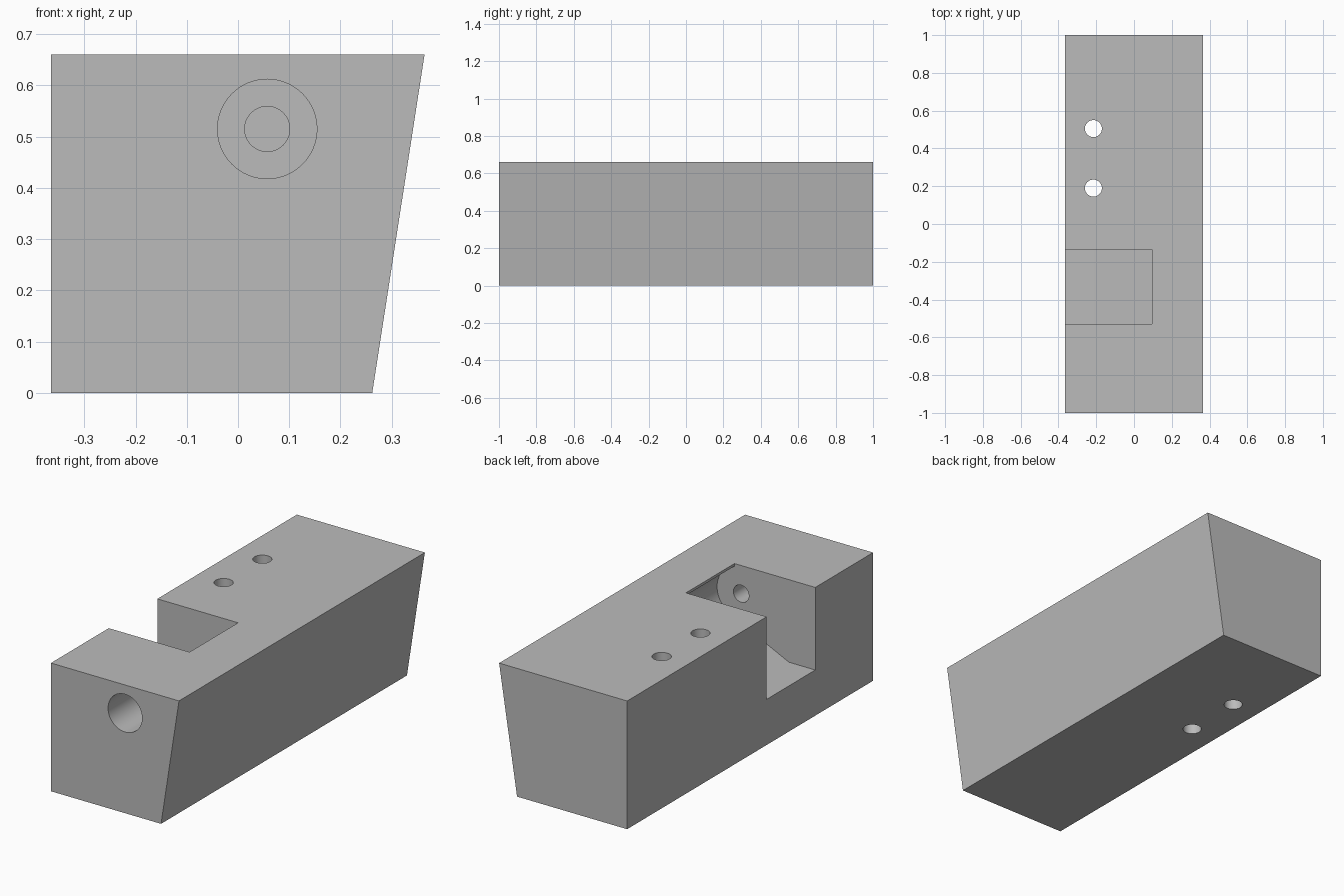
import bpy
import bmesh
from math import sin, cos, radians
from mathutils import Matrix

if "Cube" in bpy.data.objects:
    bpy.data.objects.remove(bpy.data.objects["Cube"], do_unlink=True)

grey = bpy.data.materials.new("mid grey")
grey.use_nodes = True
grey.diffuse_color = (0.5, 0.5, 0.5, 1)
grey.node_tree.nodes["Principled BSDF"].inputs["Base Color"].default_value = (0.5, 0.5, 0.5, 1)


def add_object(name, bm):
    bmesh.ops.recalc_face_normals(bm, faces=bm.faces)
    mesh = bpy.data.meshes.new(name)
    bm.to_mesh(mesh)
    bm.free()
    mesh.materials.append(grey)
    obj = bpy.data.objects.new(name, mesh)
    bpy.context.collection.objects.link(obj)
    return obj


def prism(name, profile, y0, y1):
    """Extrude an (x, z) profile along y."""
    bm = bmesh.new()
    face = bm.faces.new([bm.verts.new((x, y0, z)) for x, z in profile])
    ext = bmesh.ops.extrude_face_region(bm, geom=[face])
    moved = [v for v in ext["geom"] if isinstance(v, bmesh.types.BMVert)]
    bmesh.ops.translate(bm, verts=moved, vec=(0, y1 - y0, 0))
    return add_object(name, bm)


def arc(x, z, r, a0, a1, n):
    angles = [radians(a0 + (a1 - a0) * i / n) for i in range(n + 1)]
    return [(x + r * cos(a), z + r * sin(a)) for a in angles]


def bore(name, r, y0, y1):
    """Round cutter along the pivot axis."""
    return prism(name, arc(AX, AZ, r, 0, 360, 64)[:-1], y0, y1)


AX, AZ = 0.057, 0.515      # axis of the long bore
TOP = 0.66
POCKET_FRONT, POCKET_BACK = -0.53, -0.135

# Block with one slanted side
block = prism("block", [(-0.365, 0), (0.262, 0), (0.364, TOP), (-0.365, TOP)], -1, 1)

# Side pocket with ramped floor and rounded undercut
pocket = [(-0.5, 0.235), (-0.215, 0.235)] + arc(AX, AZ, 0.137, -64.6, 73.9, 40)
pocket += [(0.095, 0.8), (-0.5, 0.8)]
cutters = [prism("pocket_cutter", pocket, POCKET_FRONT, POCKET_BACK)]

# Stepped bore from the front into the pocket
cutters.append(bore("counterbore_cutter", 0.097, -1.1, -0.67))
cutters.append(bore("small_bore_cutter", 0.044, -0.8, -0.45))

# Two vertical through holes
for i, y in enumerate((0.19, 0.505)):
    bm = bmesh.new()
    bmesh.ops.create_cone(bm, cap_ends=True, segments=48, radius1=0.045, radius2=0.045,
                          depth=1, matrix=Matrix.Translation((-0.215, y, TOP / 2)))
    cutters.append(add_object(f"mounting_hole_cutter_{i + 1}", bm))

# Cut, apply and drop the cutters
bpy.ops.object.select_all(action="DESELECT")
bpy.context.view_layer.objects.active = block
block.select_set(True)
for cutter in cutters:
    mod = block.modifiers.new(cutter.name, "BOOLEAN")
    mod.operation = "DIFFERENCE"
    mod.solver = "EXACT"
    mod.object = cutter
    bpy.ops.object.modifier_apply(modifier=mod.name)
    bpy.data.objects.remove(cutter, do_unlink=True)
bpy.ops.object.shade_smooth_by_angle(angle=radians(20))
